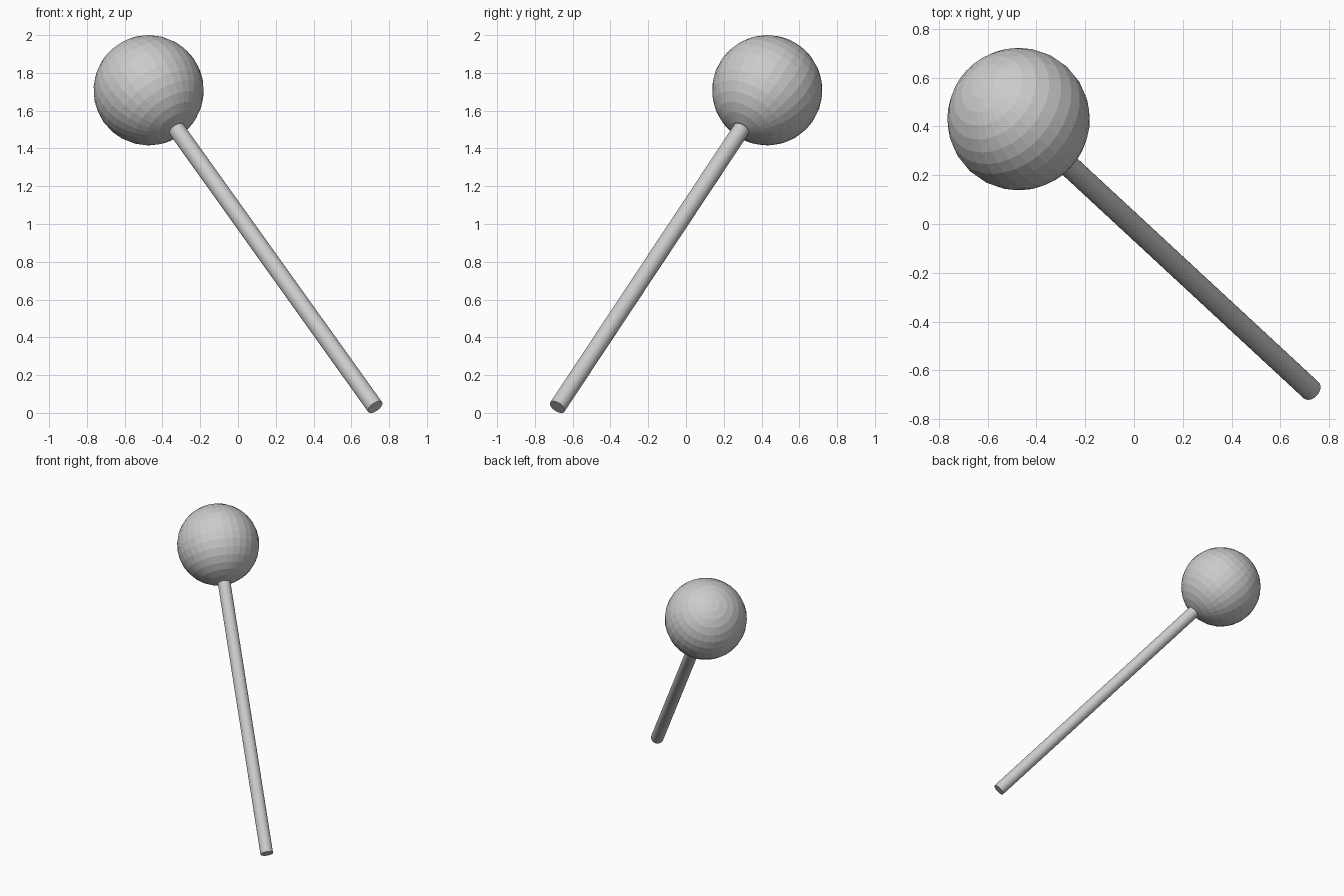
import bpy
from mathutils import Vector

if "Cube" in bpy.data.objects:
    bpy.data.objects.remove(bpy.data.objects["Cube"])

head_pos = Vector((-0.473, 0.43, 1.708))
tip = Vector((0.726, -0.681, 0.031))
axis = head_pos - tip
tilt = axis.to_track_quat('Z', 'Y').to_euler()

# Round head, poles aligned with the stick
bpy.ops.mesh.primitive_uv_sphere_add(segments=32, ring_count=16, radius=0.292,
                                     location=head_pos, rotation=tilt)
bpy.context.object.name = "round_head"

# Thin stick, running a little way into the head
inner_end = head_pos - axis.normalized() * 0.2
bpy.ops.mesh.primitive_cylinder_add(vertices=32, radius=0.045,
                                    depth=(inner_end - tip).length,
                                    location=(inner_end + tip) / 2, rotation=tilt)
bpy.context.object.name = "stick"
